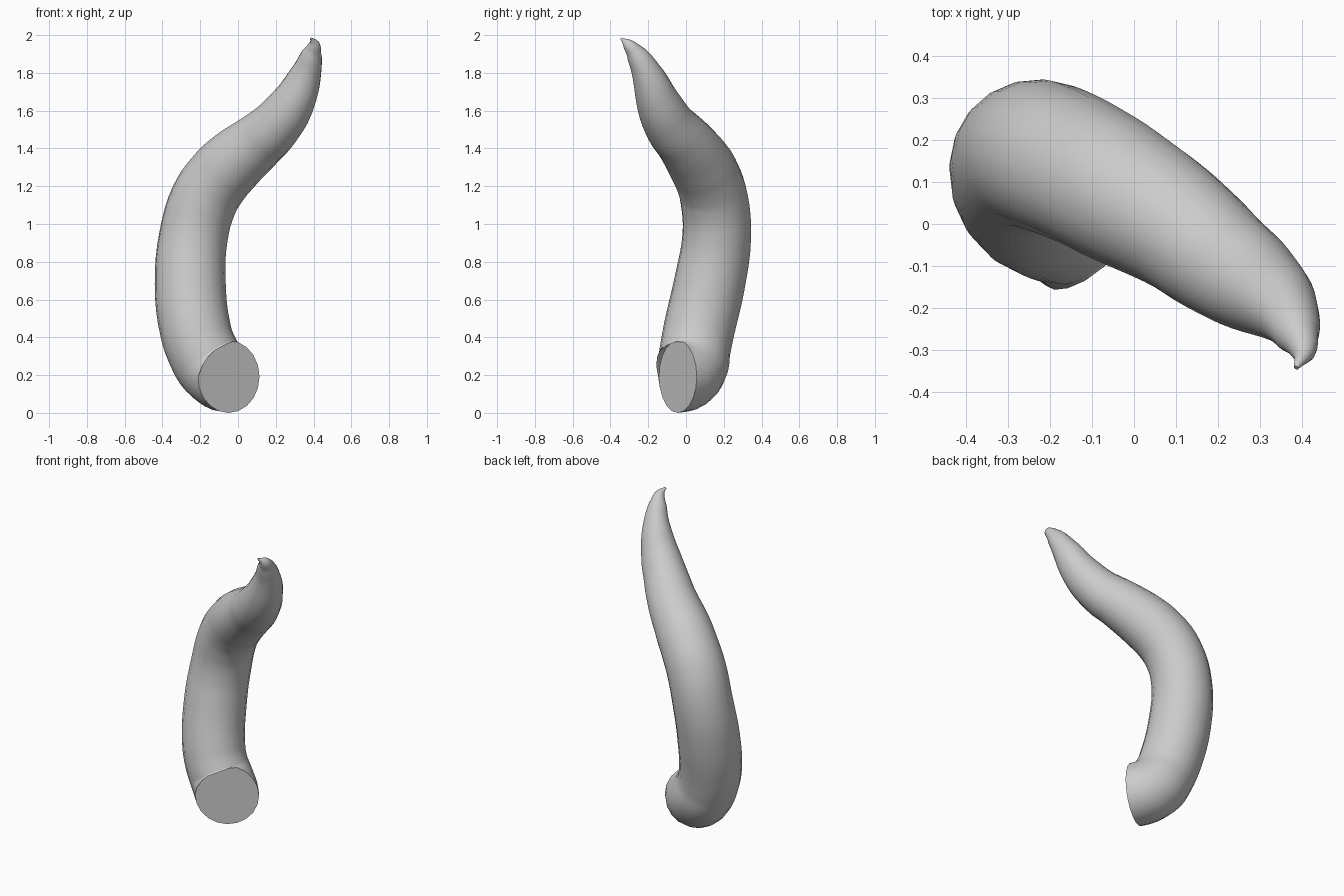
import bpy
from mathutils import Vector

if "Cube" in bpy.data.objects:
    bpy.data.objects.remove(bpy.data.objects["Cube"])

# Centre line of the horn: x, y, z, radius
PATH = [
    (-0.05, -0.043, 0.205, 0.192),
    (-0.135, 0.03, 0.255, 0.190),
    (-0.19, 0.048, 0.345, 0.187),
    (-0.225, 0.068, 0.45, 0.188),
    (-0.253, 0.125, 0.70, 0.188),
    (-0.235, 0.163, 0.95, 0.182),
    (-0.18, 0.15, 1.14, 0.180),
    (-0.11, 0.118, 1.25, 0.176),
    (-0.02, 0.067, 1.345, 0.170),
    (0.10, -0.006, 1.445, 0.153),
    (0.195, -0.08, 1.53, 0.138),
    (0.29, -0.147, 1.655, 0.117),
    (0.355, -0.20, 1.795, 0.086),
    (0.39, -0.262, 1.91, 0.055),
    (0.403, -0.31, 1.967, 0.028),
    (0.387, -0.343, 1.995, 0.006),
]

# Tapered round tube swept along the centre line
curve = bpy.data.curves.new("horn", 'CURVE')
curve.dimensions = '3D'
curve.twist_mode = 'MINIMUM'
curve.bevel_depth = 1.0
curve.bevel_resolution = 8
curve.resolution_u = 4
curve.use_fill_caps = True
spline = curve.splines.new('BEZIER')
spline.radius_interpolation = 'CARDINAL'
spline.bezier_points.add(len(PATH) - 1)
for point, (x, y, z, r) in zip(spline.bezier_points, PATH):
    point.co = (x, y, z)
    point.radius = r
    point.handle_left_type = point.handle_right_type = 'AUTO'

# The base leaves its flat end horizontally, towards the back left
base = spline.bezier_points[0]
base.handle_left_type = base.handle_right_type = 'FREE'
out = Vector((-0.52, 0.85, 0.0)) * 0.045
base.handle_right = base.co + out
base.handle_left = base.co - out

horn = bpy.data.objects.new("horn", curve)
bpy.context.collection.objects.link(horn)
bpy.context.view_layer.objects.active = horn
horn.select_set(True)
bpy.ops.object.convert(target='MESH')
horn = bpy.context.object
horn.name = "horn"

# Stand the horn on the ground
low = min(v.co.z for v in horn.data.vertices)
for v in horn.data.vertices:
    v.co.z -= low
bpy.ops.object.shade_smooth_by_angle(angle=0.9)
